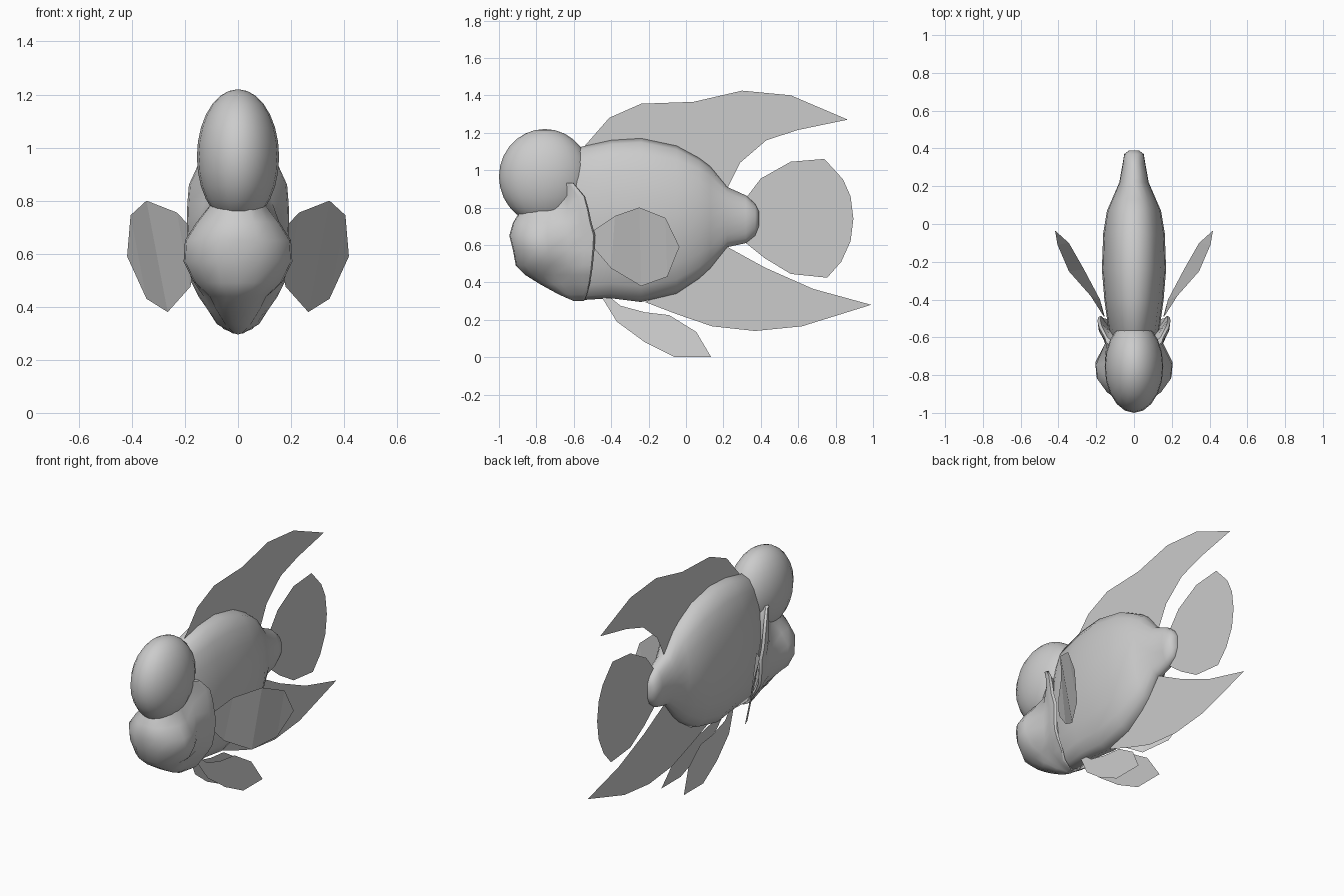
import bpy, bmesh, math

grey = bpy.data.materials.new("plain grey")
grey.diffuse_color = (0.6, 0.6, 0.6, 1)


def add(name, verts, faces, smooth=True):
    mesh = bpy.data.meshes.new(name)
    mesh.from_pydata(verts, [], faces)
    bm = bmesh.new()
    bm.from_mesh(mesh)
    bmesh.ops.recalc_face_normals(bm, faces=bm.faces)
    bm.to_mesh(mesh)
    bm.free()
    mesh.materials.append(grey)
    obj = bpy.data.objects.new(name, mesh)
    bpy.context.collection.objects.link(obj)
    for p in mesh.polygons:
        p.use_smooth = smooth
    if smooth:
        bpy.ops.object.select_all(action='DESELECT')
        obj.select_set(True)
        bpy.context.view_layer.objects.active = obj
        bpy.ops.object.shade_smooth_by_angle(angle=math.radians(50))
    return obj


def loft(name, rings):
    n = len(rings[0])
    verts = [v for r in rings for v in r]
    faces = [(k * n + i, k * n + (i + 1) % n, (k + 1) * n + (i + 1) % n, (k + 1) * n + i)
             for k in range(len(rings) - 1) for i in range(n)]
    faces += [tuple(range(n)), tuple(range((len(rings) - 1) * n, len(rings) * n))]
    return add(name, verts, faces)


def flat_fin(name, outline, x_of_z=lambda z: 0):
    return add(name, [(x_of_z(z), y, z) for y, z in outline],
               [tuple(range(len(outline)))], smooth=False)


# Body: upright oval rings (y, bottom, top, half width)
sections = [(-0.68, 0.42, 1.02, 0.08), (-0.56, 0.305, 1.125, 0.135), (-0.40, 0.315, 1.16, 0.157),
            (-0.24, 0.295, 1.17, 0.17), (-0.05, 0.34, 1.13, 0.163), (0.07, 0.42, 1.065, 0.143),
            (0.13, 0.475, 1.02, 0.117), (0.22, 0.588, 0.91, 0.078), (0.32, 0.61, 0.865, 0.06),
            (0.37, 0.65, 0.82, 0.052), (0.39, 0.70, 0.78, 0.025)]
rings = []
for y, lo, hi, w in sections:
    mid, half, ring = (lo + hi) / 2, (hi - lo) / 2, []
    for i in range(20):
        a = math.tau * i / 20
        c, s = math.cos(a), math.sin(a)
        taper = 1 + 0.12 * min(s, 0)
        ring.append((math.copysign(abs(c) ** 0.85, c) * w * taper, y, mid + half * s))
    rings.append(ring)
loft("body", rings)

# Face and gill covers: level rings
# (z, front y, cheek half width, waist half width, gill half width, gill edge y)
levels = [(0.30, -0.60, 0.015, 0.018, 0.02, -0.545), (0.335, -0.68, 0.05, 0.07, 0.08, -0.53),
          (0.39, -0.78, 0.085, 0.105, 0.115, -0.515), (0.44, -0.86, 0.11, 0.13, 0.15, -0.505),
          (0.49, -0.91, 0.165, 0.145, 0.175, -0.498), (0.57, -0.925, 0.205, 0.152, 0.186, -0.49),
          (0.65, -0.945, 0.20, 0.154, 0.19, -0.485), (0.72, -0.925, 0.155, 0.147, 0.193, -0.505),
          (0.79, -0.88, 0.10, 0.13, 0.191, -0.52), (0.86, -0.84, 0.085, 0.12, 0.185, -0.54),
          (0.93, -0.80, 0.06, 0.10, 0.153, -0.60)]
rings = []
for z, yf, cheek, waist, gill, yb in levels:
    d = yb - yf
    side = [(cheek * 0.38, yf + 0.012 * d), (cheek * 0.72, yf + 0.12 * d), (cheek * 0.97, yf + 0.27 * d),
            (cheek, yf + 0.44 * d), (waist, yf + 0.68 * d), (gill * 0.97, yf + 0.87 * d),
            (gill, yb - 0.02 * d), (gill * 0.92, yb), (gill * 0.72, yb - 0.12 * d)]
    rings.append([(0, yf, z)] + [(x, y, z) for x, y in side]
                 + [(-x, y, z) for x, y in reversed(side)])
loft("face_and_gill_covers", rings)

# Forehead hump
bm = bmesh.new()
bmesh.ops.create_uvsphere(bm, u_segments=20, v_segments=14, radius=1)
for v in bm.verts:
    x, y, z = v.co
    v.co = (x * 0.155, -0.755 + y * 0.245, 0.965 + z * 0.255)
hump = bpy.data.meshes.new("tmp")
bm.to_mesh(hump)
bm.free()
add("forehead_hump", [tuple(v.co) for v in hump.vertices],
    [tuple(p.vertices) for p in hump.polygons])
bpy.data.meshes.remove(hump)

# Middle fins
flat_fin("dorsal_fin", [(-0.55, 1.12), (-0.41, 1.28), (-0.24, 1.355), (0.04, 1.365), (0.30, 1.425),
                        (0.56, 1.40), (0.865, 1.27), (0.60, 1.215), (0.43, 1.16), (0.29, 1.04),
                        (0.22, 0.90), (0.10, 1.02), (-0.05, 1.10), (-0.24, 1.14), (-0.40, 1.13)])
flat_fin("tail_fin", [(0.32, 0.85), (0.40, 0.955), (0.56, 1.045), (0.74, 1.06), (0.84, 0.95),
                      (0.88, 0.86), (0.895, 0.74), (0.88, 0.62), (0.83, 0.51), (0.755, 0.425),
                      (0.56, 0.445), (0.42, 0.53), (0.32, 0.61)])
flat_fin("anal_fin", [(0.22, 0.59), (0.42, 0.48), (0.68, 0.365), (0.99, 0.28), (0.62, 0.165),
                      (0.37, 0.14), (0.14, 0.165), (-0.05, 0.23), (-0.22, 0.295), (-0.05, 0.36),
                      (0.12, 0.48)])

# Paired fins
belly = [(-0.45, 0.32), (-0.37, 0.19), (-0.22, 0.08), (-0.06, 0.0), (0.135, 0.0), (0.055, 0.135),
         (-0.09, 0.225), (-0.22, 0.24), (-0.35, 0.275), (-0.40, 0.315)]
upper = [(0.16, -0.49, 0.68), (0.23, -0.38, 0.755), (0.345, -0.25, 0.80), (0.405, -0.11, 0.745)]
lower = [(0.155, -0.49, 0.58), (0.18, -0.40, 0.475), (0.265, -0.24, 0.38), (0.345, -0.10, 0.43)]
for side, s in (("right", 1), ("left", -1)):
    flat_fin("belly_fin_" + side, belly, lambda z: s * (0.025 + (0.3 - z) * 0.18))
    pts = upper + lower + [(0.418, -0.035, 0.59)]
    add("side_fin_" + side, [(s * x, y, z) for x, y, z in pts],
        [(i, i + 1, i + 5, i + 4) for i in range(3)] + [(3, 8, 7)], smooth=False)
